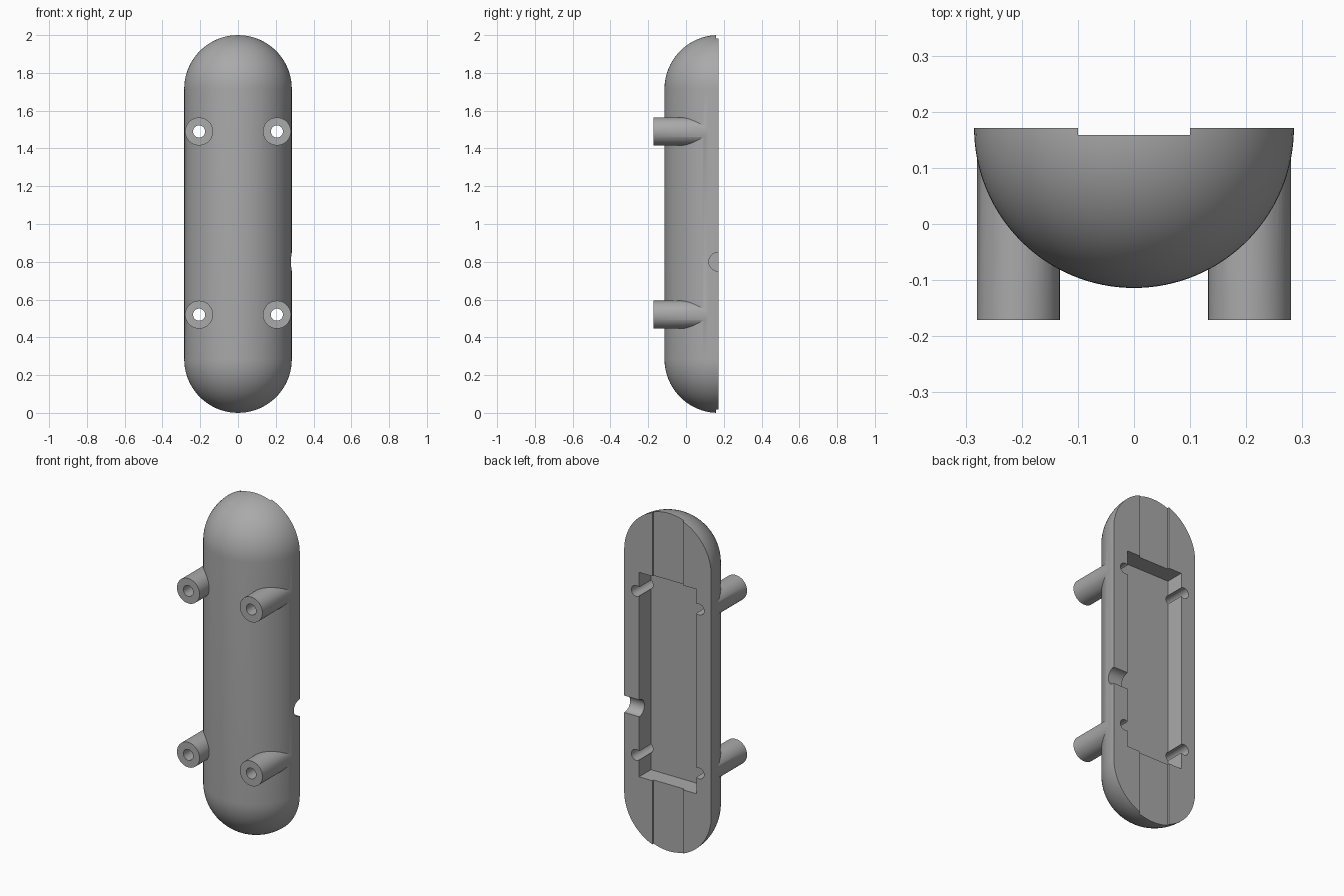
import bpy, bmesh
from math import pi, sin, cos
from mathutils import Matrix, Vector

if "Cube" in bpy.data.objects:
    bpy.data.objects.remove(bpy.data.objects["Cube"])

RADIUS, HEIGHT = 0.285, 2.0
BACK, FRONT = 0.171, -0.171
POST_X, POST_Z = 0.206, (0.52, 1.49)

grey = bpy.data.materials.new("grey_plastic")
grey.use_nodes = True
grey.diffuse_color = (0.4, 0.4, 0.4, 1)
grey.node_tree.nodes["Principled BSDF"].inputs["Base Color"].default_value = (0.4, 0.4, 0.4, 1)


def make(name, bm):
    bmesh.ops.recalc_face_normals(bm, faces=bm.faces)
    mesh = bpy.data.meshes.new(name)
    bm.to_mesh(mesh)
    bm.free()
    mesh.materials.append(grey)
    ob = bpy.data.objects.new(name, mesh)
    bpy.context.collection.objects.link(ob)
    return ob


def box(name, low, high):
    low, high = Vector(low), Vector(high)
    bm = bmesh.new()
    bmesh.ops.create_cube(bm, size=1, matrix=Matrix.Translation((low + high) / 2)
                          @ Matrix.Diagonal((*(high - low), 1)))
    return make(name, bm)


def rod(name, start, end, radius, sides=48):
    start, end = Vector(start), Vector(end)
    turn = (end - start).to_track_quat("Z", "Y").to_matrix().to_4x4()
    bm = bmesh.new()
    bmesh.ops.create_cone(bm, cap_ends=True, segments=sides, radius1=radius, radius2=radius,
                          depth=(end - start).length,
                          matrix=Matrix.Translation((start + end) / 2) @ turn)
    return make(name, bm)


def combine(target, tool, operation):
    mod = target.modifiers.new(operation, "BOOLEAN")
    mod.operation, mod.solver, mod.object = operation, "EXACT", tool
    bpy.context.view_layer.objects.active = target
    bpy.ops.object.modifier_apply(modifier=mod.name)
    bpy.data.objects.remove(tool)


# Half capsule: round-ended profile turned through half a circle, closed by a flat back
bm = bmesh.new()
steps = 20
angles = [pi / 2 * i / steps for i in range(steps + 1)]
profile = [(RADIUS * sin(a), RADIUS - RADIUS * cos(a)) for a in angles]
profile += [(r, HEIGHT - z) for r, z in reversed(profile)]
verts = [bm.verts.new((r, BACK, z)) for r, z in profile]
edges = [bm.edges.new(pair) for pair in zip(verts, verts[1:])]
bmesh.ops.spin(bm, geom=verts + edges, cent=(0, BACK, 0), axis=(0, 0, 1), angle=-pi, steps=64)
bmesh.ops.remove_doubles(bm, verts=bm.verts, dist=0.0001)
bmesh.ops.contextual_create(bm, geom=[e for e in bm.edges if e.is_boundary])
body = make("half_capsule_housing", bm)

# Four mounting posts
spots = [(side * POST_X, z) for side in (-1, 1) for z in POST_Z]
for x, z in spots:
    combine(body, rod("post", (x, FRONT, z), (x, 0.12, z), 0.074), "UNION")

# Rear pocket, shallow full-height channel and side cable notch
combine(body, box("pocket", (-0.1875, 0.06, 0.395), (0.1875, 0.3, 1.605)), "DIFFERENCE")
combine(body, box("channel", (-0.1, 0.159, -0.1), (0.1, 0.3, 2.1)), "DIFFERENCE")
combine(body, rod("cable_notch", (0.15, BACK, 0.8), (0.4, BACK, 0.8), 0.05), "DIFFERENCE")

# Screw holes right through the posts and housing
for x, z in spots:
    combine(body, rod("screw_hole", (x, -0.3, z), (x, 0.3, z), 0.032), "DIFFERENCE")

bpy.ops.object.select_all(action="DESELECT")
body.select_set(True)
bpy.context.view_layer.objects.active = body
bpy.ops.object.shade_smooth_by_angle(angle=pi / 6)
